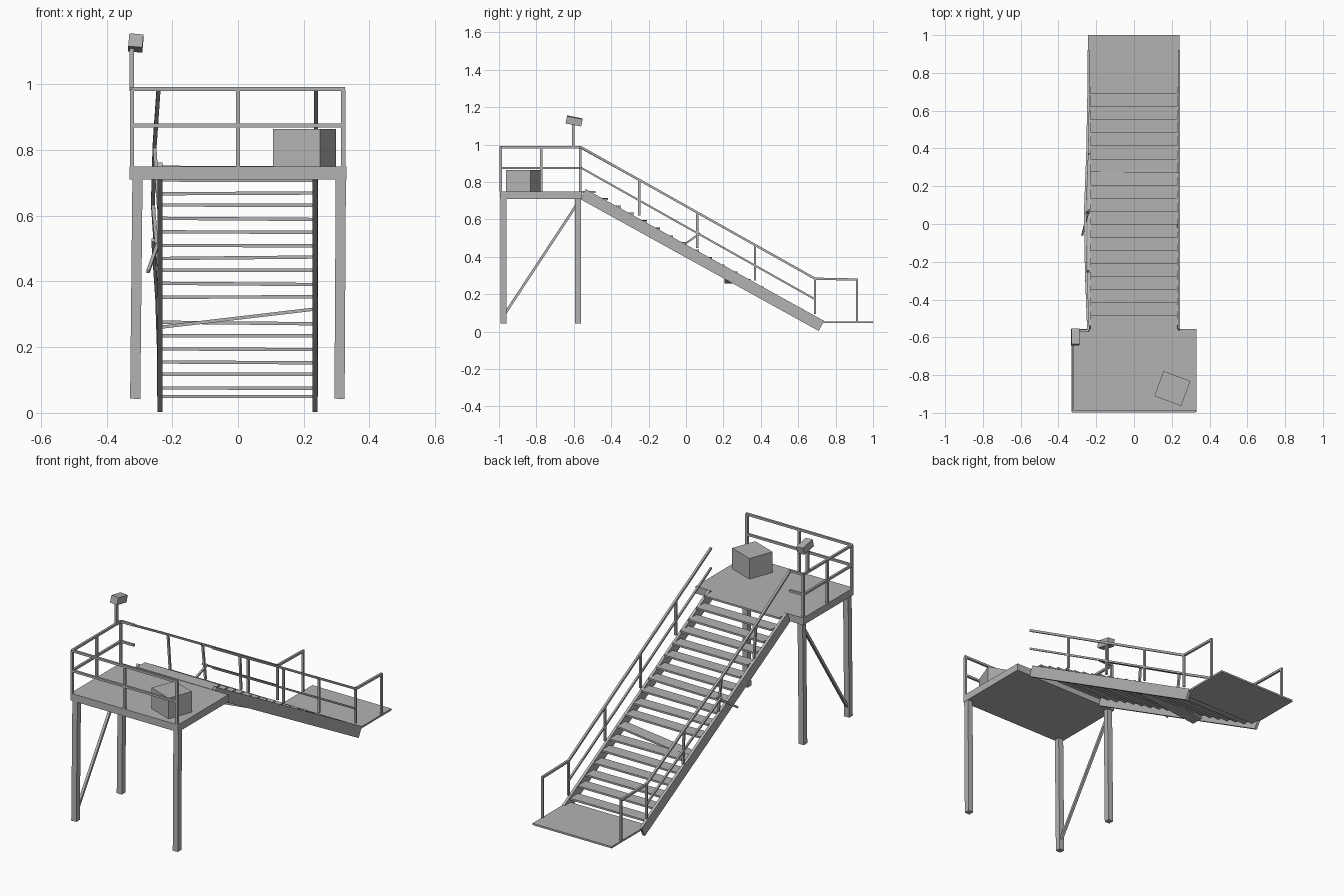
import bpy, math, random
from mathutils import Vector, Matrix

if "Cube" in bpy.data.objects:
    bpy.data.objects.remove(bpy.data.objects["Cube"])

random.seed(4)

# One painted-metal colour
metal = bpy.data.materials.new("grey_metal")
metal.diffuse_color = (0.45, 0.45, 0.45, 1)
metal.use_nodes = True
metal.node_tree.nodes["Principled BSDF"].inputs["Base Color"].default_value = metal.diffuse_color


def block(name, centre, size, rot=None):
    """Flat-faced box with an optional rotation matrix."""
    bpy.ops.mesh.primitive_cube_add(size=1)
    ob = bpy.context.object
    ob.name = name
    ob.data.materials.append(metal)
    m = Matrix.Translation(centre)
    if rot:
        m = m @ rot.to_4x4()
    ob.data.transform(m @ Matrix.Diagonal((*size, 1)))
    return ob


def beam(name, p, q, w=0.012, h=None):
    """Rectangular bar from p to q; w is the width sideways, h the other."""
    p, q = Vector(p), Vector(q)
    d = (q - p).normalized()
    ref = Vector((1, 0, 0)) if abs(d.x) < 0.8 else Vector((0, 1, 0))
    side = (ref - d * ref.dot(d)).normalized()
    rot = Matrix((side, d.cross(side), d)).transposed()
    return block(name, (p + q) / 2, (w, h or w, (q - p).length), rot)


def path(name, pts, w=0.012):
    for a, b in zip(pts, pts[1:]):
        beam(name, a, b, w)


# Platform with three standing legs and one diagonal brace
block("platform", (0, -0.775, 0.73), (0.66, 0.44, 0.04))
for name, x, y, dx in (("front_left_leg", -0.306, -0.975, -0.007),
                       ("front_right_leg", 0.313, -0.975, -0.004),
                       ("back_left_leg", -0.306, -0.577, -0.007)):
    beam(name, (x + dx, y, 0.043), (x, y, 0.712), 0.031)
beam("diagonal_brace", (-0.31, -0.965, 0.10), (-0.31, -0.577, 0.69), 0.014)

# Platform guard rails along front, left and a short return at the back
for x, y in ((-0.323, -0.991), (0, -0.991), (0.32, -0.991),
             (-0.323, -0.775), (-0.323, -0.565)):
    beam("platform_post", (x, y, 0.75), (x, y, 0.985), 0.013)
for z in (0.875, 0.986):
    path("platform_rail", [(0.326, -0.991, z), (-0.323, -0.991, z),
                           (-0.323, -0.565, z), (-0.24, -0.565, z)], 0.012)

# Lamp on a pole
beam("lamp_pole", (-0.323, -0.603, 0.98), (-0.323, -0.603, 1.115), 0.014)
block("lamp_head", (-0.311, -0.598, 1.126), (0.043, 0.085, 0.04),
      Matrix.Rotation(math.radians(-11), 3, 'X')
      @ Matrix.Rotation(math.radians(5), 3, 'Y'))

# Crate standing on the platform
block("crate", (0.203, -0.871, 0.807), (0.152, 0.141, 0.115),
      Matrix.Rotation(math.radians(-20.3), 3, 'Z'))

# Stair stringers
for x in (-0.238, 0.235):
    beam("stringer", (x, -0.551, 0.735), (x, 0.724, 0.03), 0.015, 0.061)

# Treads, slightly uneven, one fallen at the left end
for i in range(18):
    y, z = -0.52 + 0.0692 * i, 0.749 - 0.0396 * i
    dl, dr = random.uniform(-0.003, 0.003), random.uniform(-0.003, 0.003)
    if i == 11:
        dl, dr = -0.052, 0.002
    beam("tread", (-0.231, y, z + dl), (0.229, y, z + dr), 0.07, 0.01)

# Bottom landing
block("landing", (-0.002, 0.843, 0.05), (0.485, 0.314, 0.01))

# Stair rails: straight on the right, bowed outward on the left
post_y = (-0.25, 0.06, 0.37, 0.69)


def rail_z(y):
    return 0.985 - 0.562 * (y + 0.56)


left_x = (-0.254, -0.259, -0.247, -0.241)
right_top = [(0.238, y, rail_z(y)) for y in (-0.56,) + post_y]
left_top = [(-0.242, -0.565, 0.985)]
left_top += [(x, y, rail_z(y)) for x, y in zip(left_x, post_y)]
for name, top, x0 in (("right", right_top, 0.238), ("left", left_top, -0.241)):
    path(name + "_hand_rail", top + [(x0, 0.915, 0.278)])
    for x, y, z in top[1:]:
        foot = max(z - 0.19, 0.06)
        beam(name + "_stair_post", (x0, y, foot), (x, y, z), 0.011)
    beam(name + "_landing_post", (x0, 0.915, 0.05), (x0, 0.915, 0.283), 0.011)
    # Middle rail; the upper half is missing on the left
    mid = [(x, y, z - 0.11) for x, y, z in top]
    path(name + "_middle_rail", mid if name == "right" else mid[2:], 0.010)

# Broken rail end hanging off the left side
beam("broken_rail", (-0.24, 0.075, 0.525), (-0.274, -0.06, 0.43), 0.010)
